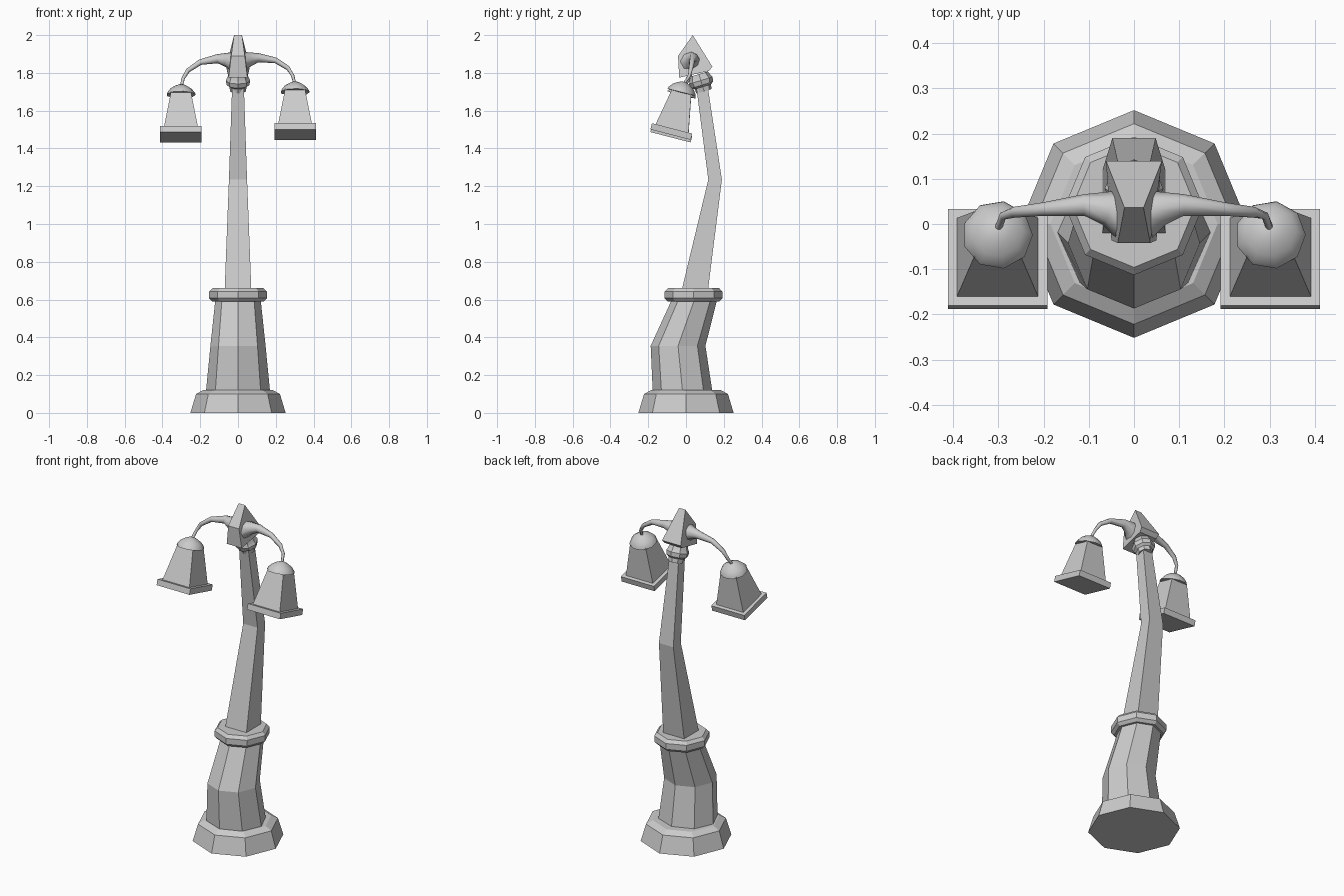
import bpy, bmesh
from math import cos, sin, pi, radians, sqrt
from mathutils import Vector, Matrix

if "Cube" in bpy.data.objects:
    bpy.data.objects.remove(bpy.data.objects["Cube"])


def finish(name, bm, smooth=None):
    bmesh.ops.recalc_face_normals(bm, faces=bm.faces)
    mesh = bpy.data.meshes.new(name)
    bm.to_mesh(mesh)
    bm.free()
    ob = bpy.data.objects.new(name, mesh)
    bpy.context.collection.objects.link(ob)
    if smooth:
        bpy.ops.object.select_all(action='DESELECT')
        ob.select_set(True)
        bpy.context.view_layer.objects.active = ob
        bpy.ops.object.shade_smooth_by_angle(angle=radians(smooth))
    return ob


def loft(name, rings, n=8, phase=0.0, smooth=None):
    """Skin rings of (centre, rotation, radius x, radius y), capped at both ends."""
    bm = bmesh.new()
    loops = []
    for c, rot, rx, ry in rings:
        angles = [phase + 2 * pi * i / n for i in range(n)]
        loops.append([bm.verts.new(Vector(c) + rot @ Vector((rx * cos(a), ry * sin(a), 0)))
                      for a in angles])
    for a, b in zip(loops, loops[1:]):
        for i in range(n):
            j = (i + 1) % n
            bm.faces.new((a[i], a[j], b[j], b[i]))
    bm.faces.new(loops[0][::-1])
    bm.faces.new(loops[-1])
    return finish(name, bm, smooth)


def tilted(name, origin, angle, profile, **kw):
    """Loft a (height, half size) profile along a z axis tilted about x."""
    rot = Matrix.Rotation(radians(angle), 3, 'X')
    return loft(name, [(Vector(origin) + rot @ Vector((0, 0, h)), rot, r, r)
                       for h, r in profile], **kw)


FLAT = Matrix.Identity(3)
Q = sqrt(2)

# Octagonal foot, bent pedestal and collar
tilted("foot", (0, 0, 0), 0, [(0, .252), (.10, .222), (.12, .185)])
loft("pedestal", [((0, y, z), FLAT, rx, ry) for y, z, rx, ry in
                  [(-.018, .11, .17, .158), (-.042, .355, .146, .145), (.045, .60, .12, .12)]])
tilted("pedestal_collar", (0, .04, 0), 0,
       [(.59, .136), (.607, .153), (.642, .153), (.66, .136)])

# Square bent pole
loft("pole", [((0, y, z), FLAT, rx * Q, ry * Q) for y, z, rx, ry in
              [(.045, .64, .071, .07), (.154, 1.235, .048, .036), (.08, 1.76, .03, .03)]],
     n=4, phase=pi / 4)
tilted("pole_collar", (0, .08, 1.755), 17,
       [(-.055, .042), (-.03, .045), (-.02, .06), (.005, .065), (.018, .058), (.04, .05)])

# Wedge-shaped head: side profile of (y, z, half width)
bm = bmesh.new()
outline = [(.036, 2.0, .021), (-.042, 1.89, .036), (-.036, 1.775, .05),
           (.12, 1.81, .058), (.14, 1.832, .062)]
sides = [[bm.verts.new((s * w, y, z)) for y, z, w in outline] for s in (-1, 1)]
for s in sides:
    bm.faces.new(s)
for i in range(5):
    j = (i + 1) % 5
    bm.faces.new((sides[0][i], sides[0][j], sides[1][j], sides[1][i]))
finish("head", bm)

# Arms and hanging lamps on each side; the left one hangs a touch lower
path = [(.02, .02, 1.86, .055), (.06, .035, 1.872, .038), (.11, .042, 1.88, .024),
        (.20, .033, 1.866, .015), (.265, .026, 1.825, .012), (.29, .018, 1.785, .009),
        (.30, -.008, 1.745, .008)]
for side, s, drop in (("right", 1, 0), ("left", -1, .014)):
    pts = [Vector((s * x, y, z - drop * x / .3)) for x, y, z, r in path]
    rings = []
    for i, p in enumerate(pts):
        t = pts[min(i + 1, len(pts) - 1)] - pts[max(i - 1, 0)]
        rot = t.to_track_quat('Z', 'Y').to_matrix()
        rings.append((p, rot, path[i][3], path[i][3]))
    loft(side + "_arm", rings, smooth=60)

    top = (s * .302, -.01, 1.752 - drop)
    tilted(side + "_lamp_cap", top, -14.5,
           [(-.058, .06), (-.056, .078), (-.045, .074), (-.025, .058), (-.008, .032),
            (0, .012)], n=9, smooth=50)
    tilted(side + "_lamp_shade", top, -14.5, [(-.26, .091 * Q), (-.05, .052 * Q)],
           n=4, phase=pi / 4)
    tilted(side + "_lamp_rim", top, -14.5, [(-.288, .11 * Q), (-.254, .11 * Q)],
           n=4, phase=pi / 4)
